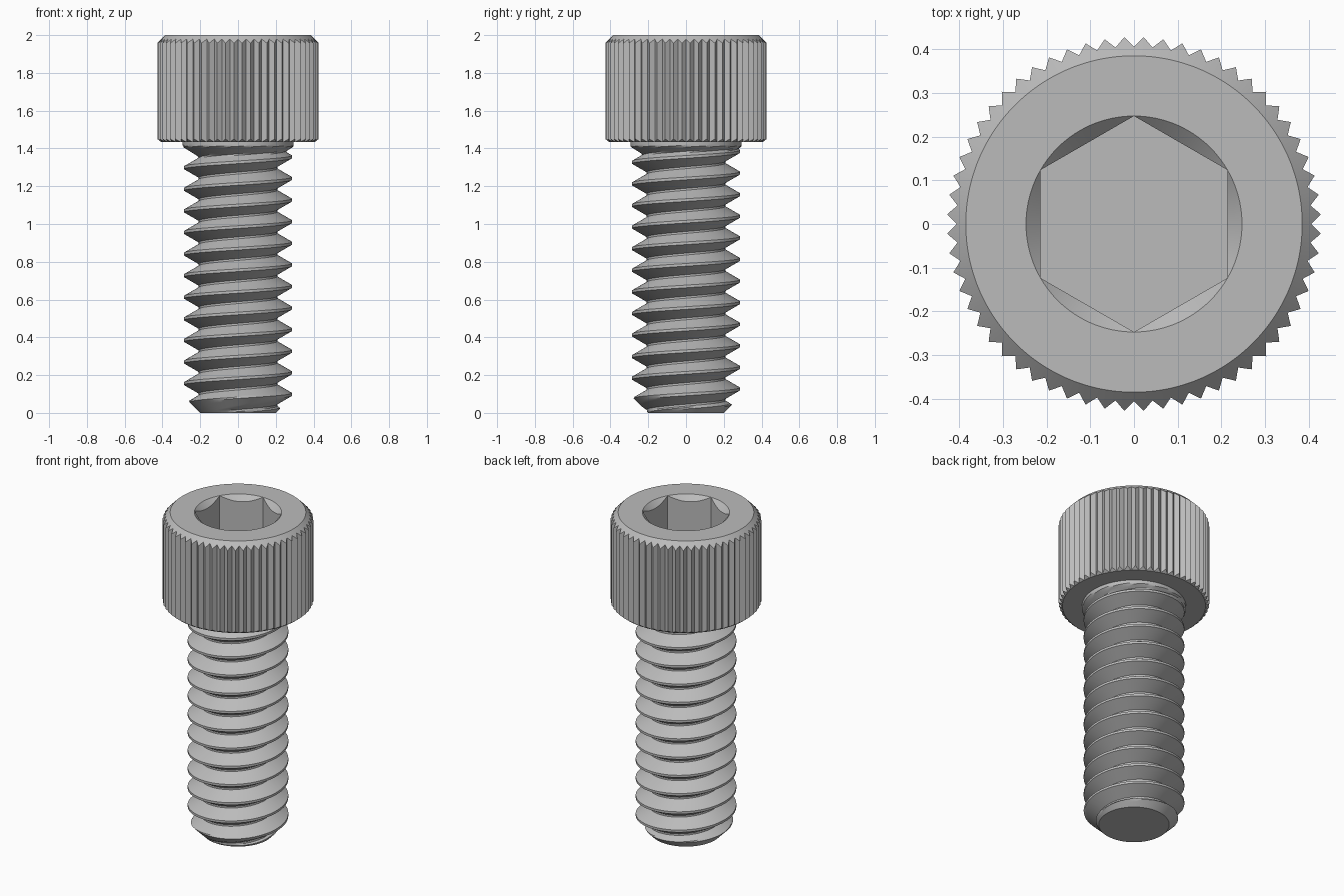
import bpy, bmesh
from math import pi, cos, sin, radians, sqrt

cube = bpy.data.objects.get("Cube")
if cube:
    bpy.data.objects.remove(cube, do_unlink=True)

# Material
steel = bpy.data.materials.new("grey steel")
steel.use_nodes = True
colour = (0.5, 0.5, 0.5, 1)
steel.diffuse_color = colour
steel.node_tree.nodes["Principled BSDF"].inputs["Base Color"].default_value = colour


def finish(bm, name):
    """Weld, orient and shade a finished mesh, and link it as an object."""
    bmesh.ops.remove_doubles(bm, verts=bm.verts, dist=1e-5)
    bmesh.ops.recalc_face_normals(bm, faces=bm.faces)
    mesh = bpy.data.meshes.new(name)
    bm.to_mesh(mesh)
    bm.free()
    mesh.materials.append(steel)
    obj = bpy.data.objects.new(name, mesh)
    bpy.context.collection.objects.link(obj)
    bpy.ops.object.select_all(action='DESELECT')
    obj.select_set(True)
    bpy.context.view_layer.objects.active = obj
    bpy.ops.object.shade_smooth_by_angle(angle=radians(25))
    return obj


def polar(bm, r, a, z):
    return bm.verts.new((r * cos(a), r * sin(a), z))


TOP, HEAD_BASE = 2.0, 1.433

# Knurled head with a countersunk hexagonal socket
TEETH = 60
TIP, VALLEY, RIM = 0.428, 0.406, 0.385
FLAT = 0.214
CORNER = FLAT * 2 / sqrt(3)
FLOOR = TOP - 0.28


def head_column(i, a):
    """Radius and height of each ring, from the socket floor to the underside."""
    tooth = TIP if i % 2 else VALLEY
    hexa = FLAT / cos((a + pi / 6) % (pi / 3) - pi / 6)
    return [(hexa, FLOOR),
            (hexa, TOP - (CORNER - hexa)),
            (CORNER, TOP),
            (RIM, TOP),
            (tooth, TOP - (tooth - RIM)),
            (tooth, HEAD_BASE + 0.8 * (tooth - VALLEY)),
            (VALLEY, HEAD_BASE)]


bm = bmesh.new()
count = TEETH * 2
columns = []
for i in range(count):
    a = 2 * pi * i / count
    columns.append([polar(bm, r, a, z) for r, z in head_column(i, a)])
for i, left in enumerate(columns):
    right = columns[(i + 1) % count]
    for j in range(len(left) - 1):
        bm.faces.new((left[j], right[j], right[j + 1], left[j + 1]))
bm.faces.new([c[0] for c in columns])
bm.faces.new([c[-1] for c in columns])
finish(bm, "socket_head")

# Threaded shank: a helical profile clipped by the tip chamfer and the run-out
PITCH, MAJOR, ROOT = 0.1143, 0.2857, 0.208
PHASE = 0.098
CREST = PITCH / 8
FLANK = (MAJOR - ROOT) / sqrt(3)
GROOVE = PITCH - CREST - 2 * FLANK
TIP_RADIUS, COLLAR = 0.2, 0.295
STEPS, SEGMENTS, TURNS = 6, 72, 16
SHANK_TOP = HEAD_BASE + 0.01


def shank_radius(z, a):
    offset = (z - PHASE - PITCH * a / (2 * pi) + PITCH / 2) % PITCH - PITCH / 2
    r = MAJOR - max(0, abs(offset) - CREST / 2) * sqrt(3)
    r = max(r, ROOT)
    r = max(r, COLLAR - max(0, (1.41 - z) * 1.6))
    return min(r, TIP_RADIUS + z)


# Row offsets over one pitch: rising flank, crest, falling flank, groove
rows = [-CREST / 2 - FLANK + FLANK * k / STEPS for k in range(STEPS + 1)]
rows += [CREST / 2 + FLANK * k / STEPS for k in range(STEPS + 1)]
levels = [PHASE + (t - 2) * PITCH + row for t in range(TURNS) for row in rows]

bm = bmesh.new()
columns = []
for i in range(SEGMENTS):
    a = 2 * pi * i / SEGMENTS
    column = []
    for level in levels:
        z = min(max(level + PITCH * i / SEGMENTS, 0), SHANK_TOP)
        column.append(polar(bm, shank_radius(z, a), a, z))
    columns.append(column)
for i, left in enumerate(columns):
    # The last column joins the first one a full pitch higher
    last = i == SEGMENTS - 1
    right = columns[0][len(rows):] if last else columns[i + 1]
    for j in range(len(right) - 1):
        bm.faces.new((left[j], right[j], right[j + 1], left[j + 1]))
bm.faces.new([c[0] for c in columns])
bm.faces.new([c[-1] for c in columns])
finish(bm, "threaded_shank")
